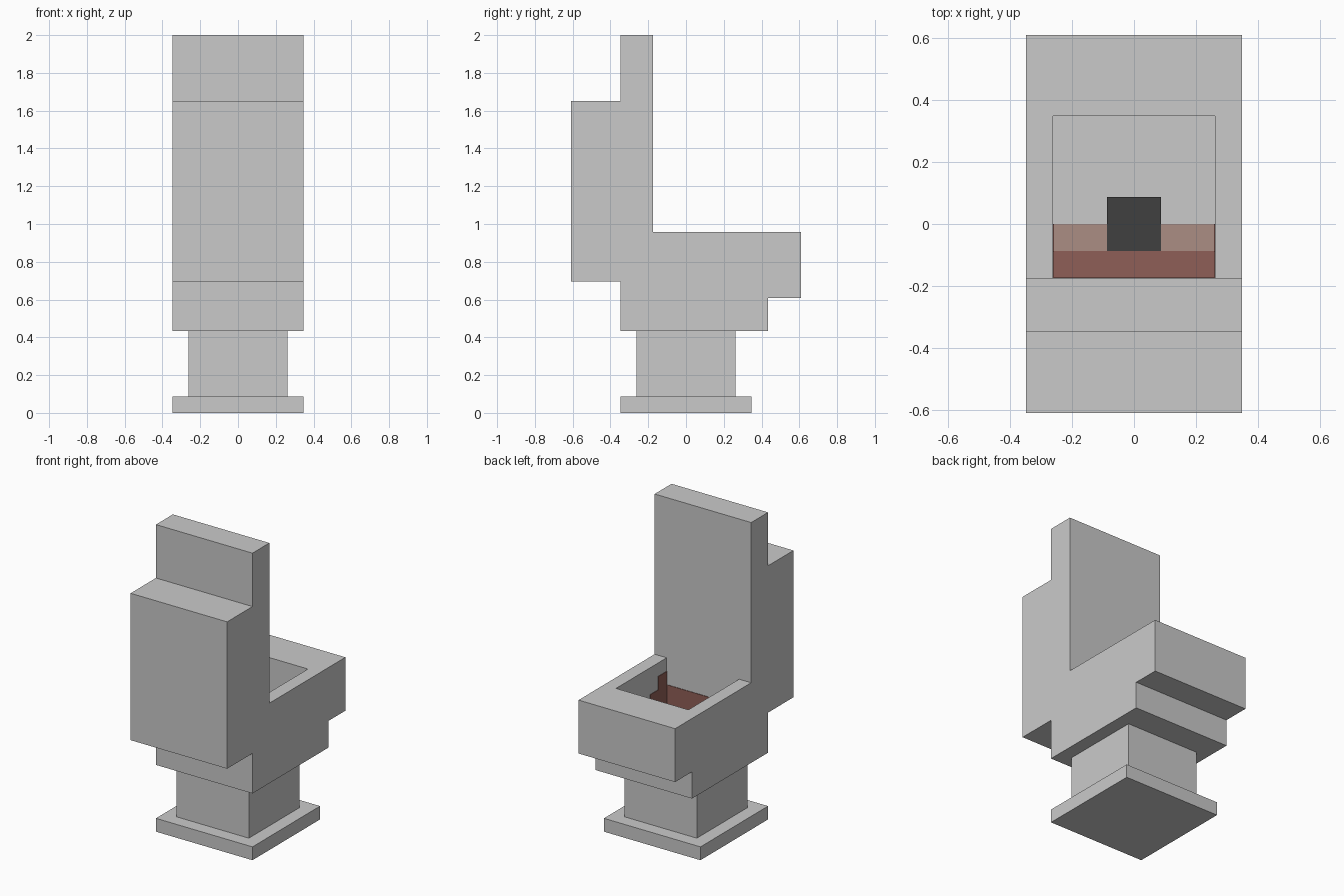
import bpy, bmesh

if "Cube" in bpy.data.objects:
    bpy.data.objects.remove(bpy.data.objects["Cube"])

U = 2 / 23  # the model sits on a grid of 23 cells in height


def material(name, rgb):
    m = bpy.data.materials.new(name)
    m.diffuse_color = (*rgb, 1)
    m.use_nodes = True
    m.node_tree.nodes["Principled BSDF"].inputs["Base Color"].default_value = m.diffuse_color
    return m


PORCELAIN = material("porcelain grey", (0.59, 0.59, 0.59))
STAIN = material("rust brown", (0.275, 0.114, 0.095))
PALE = material("pale rust", (0.407, 0.266, 0.227))
DARK = material("drain dark grey", (0.051, 0.051, 0.051))


def finish(name, bm, mat):
    bmesh.ops.recalc_face_normals(bm, faces=bm.faces)
    me = bpy.data.meshes.new(name)
    bm.to_mesh(me)
    bm.free()
    me.materials.append(mat)
    ob = bpy.data.objects.new(name, me)
    bpy.context.collection.objects.link(ob)
    return ob


def box(name, x, y, z, mat):
    """Box from (min, max) ranges in grid cells."""
    bm = bmesh.new()
    bmesh.ops.create_cube(bm, size=1)
    for v in bm.verts:
        v.co = [U * (r[0] if c < 0 else r[1]) for c, r in zip(v.co, (x, y, z))]
    return finish(name, bm, mat)


# Foot and pedestal
box("foot", (-4, 4), (-4, 4), (0, 1), PORCELAIN)
box("pedestal", (-3, 3), (-3, 3), (1, 5), PORCELAIN)

# Bowl, tank and raised lid as one side profile (y, z) extruded across x
profile = [(-4, 5), (5, 5), (5, 7), (7, 7), (7, 11), (-2, 11), (-2, 23),
           (-4, 23), (-4, 19), (-7, 19), (-7, 8), (-4, 8)]
bm = bmesh.new()
face = bm.faces.new([bm.verts.new((-4 * U, y * U, z * U)) for y, z in profile])
ext = bmesh.ops.extrude_face_region(bm, geom=[face])["geom"]
bmesh.ops.translate(bm, vec=(8 * U, 0, 0),
                    verts=[g for g in ext if isinstance(g, bmesh.types.BMVert)])
body = finish("bowl_tank_and_lid", bm, PORCELAIN)

# Bowl cavity
FLOOR = 7
cutter = box("cavity_cutter", (-3, 3), (-2, 4), (FLOOR, 12), PORCELAIN)
cutter.hide_render = True
cut = body.modifiers.new("cavity", "BOOLEAN")
cut.operation = "DIFFERENCE"
cut.solver = "EXACT"
cut.object = cutter
bpy.context.view_layer.objects.active = body
bpy.ops.object.modifier_apply(modifier=cut.name)
bpy.data.objects.remove(cutter)

# Thin stain plates on the floor and walls of the cavity, and the drain
T = 0.04
box("floor_stain_back", (-3, 3), (-2, -1), (FLOOR, FLOOR + T), STAIN)
box("floor_stain_front", (-3, 3), (-1, 0), (FLOOR, FLOOR + T), PALE)
box("back_wall_stain", (-3, 3), (-2, -2 + T), (FLOOR, 9), STAIN)
for side, s in (("left", -1), ("right", 1)):
    xr = tuple(sorted((s * 3, s * (3 - T))))
    box(side + "_wall_stain_tall", xr, (-2, -1), (FLOOR, 10), STAIN)
    box(side + "_wall_stain_short", xr, (-1, 0), (FLOOR, 9), STAIN)
box("drain", (-1, 1), (-1, 1), (FLOOR, FLOOR + 2 * T), DARK)
